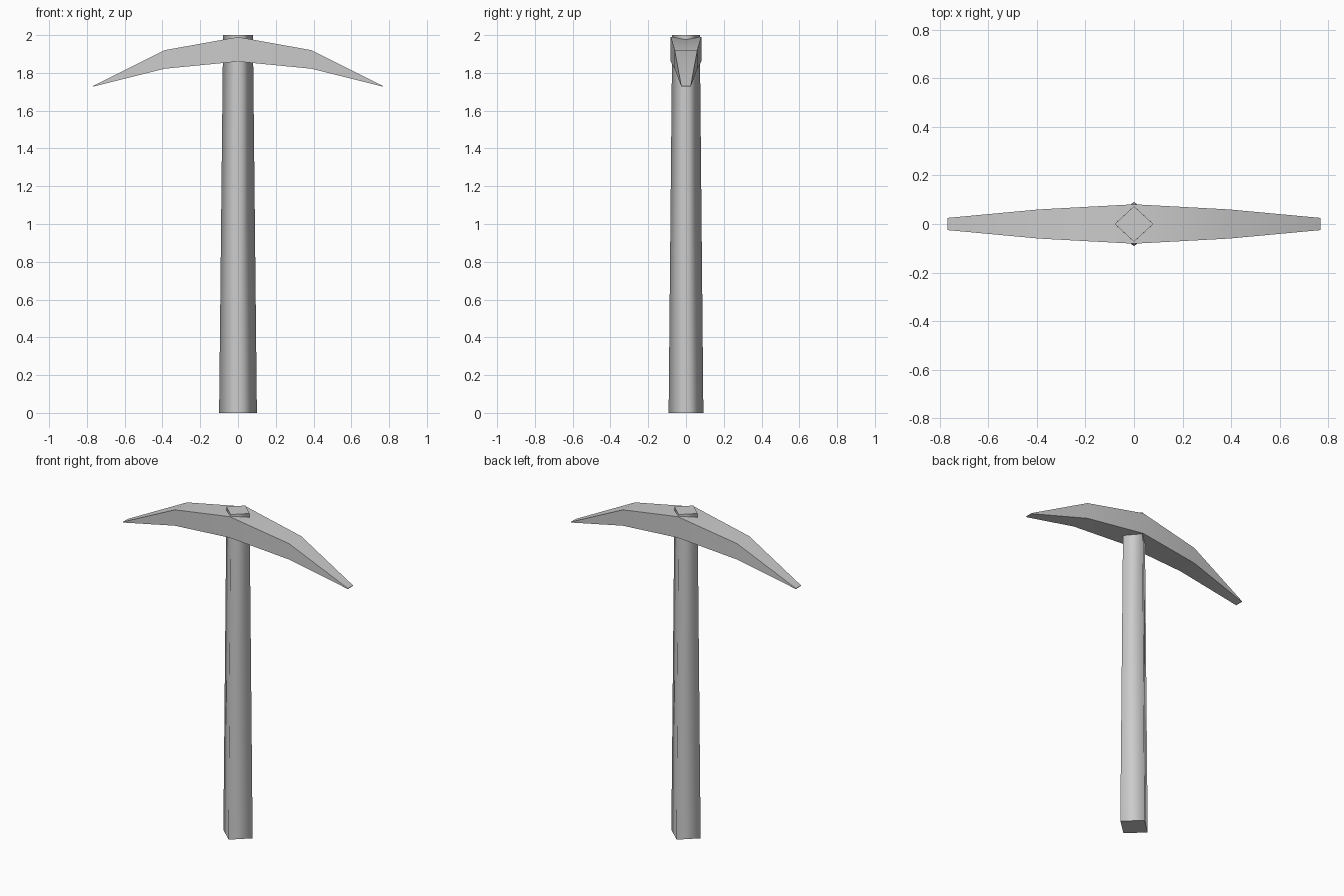
import bpy, bmesh, math

cube = bpy.data.objects.get("Cube")
if cube:
    bpy.data.objects.remove(cube)

grey = bpy.data.materials.new("plain grey")
grey.use_nodes = True
colour = (0.6, 0.6, 0.6, 1)
grey.diffuse_color = colour
grey.node_tree.nodes["Principled BSDF"].inputs["Base Color"].default_value = colour


def loft(name, rings):
    """Skin a row of four-point rings and cap both ends."""
    bm = bmesh.new()
    rows = [[bm.verts.new(p) for p in ring] for ring in rings]
    for a, b in zip(rows, rows[1:]):
        for i in range(4):
            j = (i + 1) % 4
            bm.faces.new((a[i], a[j], b[j], b[i]))
    bm.faces.new(rows[0])
    bm.faces.new(rows[-1])
    bmesh.ops.recalc_face_normals(bm, faces=bm.faces)
    mesh = bpy.data.meshes.new(name)
    bm.to_mesh(mesh)
    bm.free()
    mesh.materials.append(grey)
    obj = bpy.data.objects.new(name, mesh)
    bpy.context.collection.objects.link(obj)
    return obj


def smooth(obj, degrees):
    bpy.ops.object.select_all(action='DESELECT')
    obj.select_set(True)
    bpy.context.view_layer.objects.active = obj
    bpy.ops.object.shade_smooth_by_angle(angle=math.radians(degrees))


# Handle: tapered diamond bar with softly shaded sides and flat ends
def diamond(rx, ry, z):
    return [(rx, 0, z), (0, ry, z), (-rx, 0, z), (0, -ry, z)]


handle = loft("handle", [diamond(0.1, 0.092, 0), diamond(0.079, 0.073, 2)])
for face in handle.data.polygons:
    face.use_smooth = abs(face.normal.z) < 0.5
for edge in handle.data.edges:
    a, b = (handle.data.vertices[i].co for i in edge.vertices)
    edge.use_edge_sharp = abs(a.z - b.z) < 0.1

# Head: drooping double pick, stations of (x, half width, bottom, top)
half = [(0, 0.081, 1.86, 1.99), (0.39, 0.06, 1.822, 1.92), (0.768, 0.025, 1.727, 1.731)]
stations = [(-x, w, lo, hi) for x, w, lo, hi in reversed(half[1:])] + half
head = loft("pick_head", [
    [(x, -w, lo), (x, w, lo), (x, w, hi), (x, -w, hi)] for x, w, lo, hi in stations])
smooth(head, 30)
